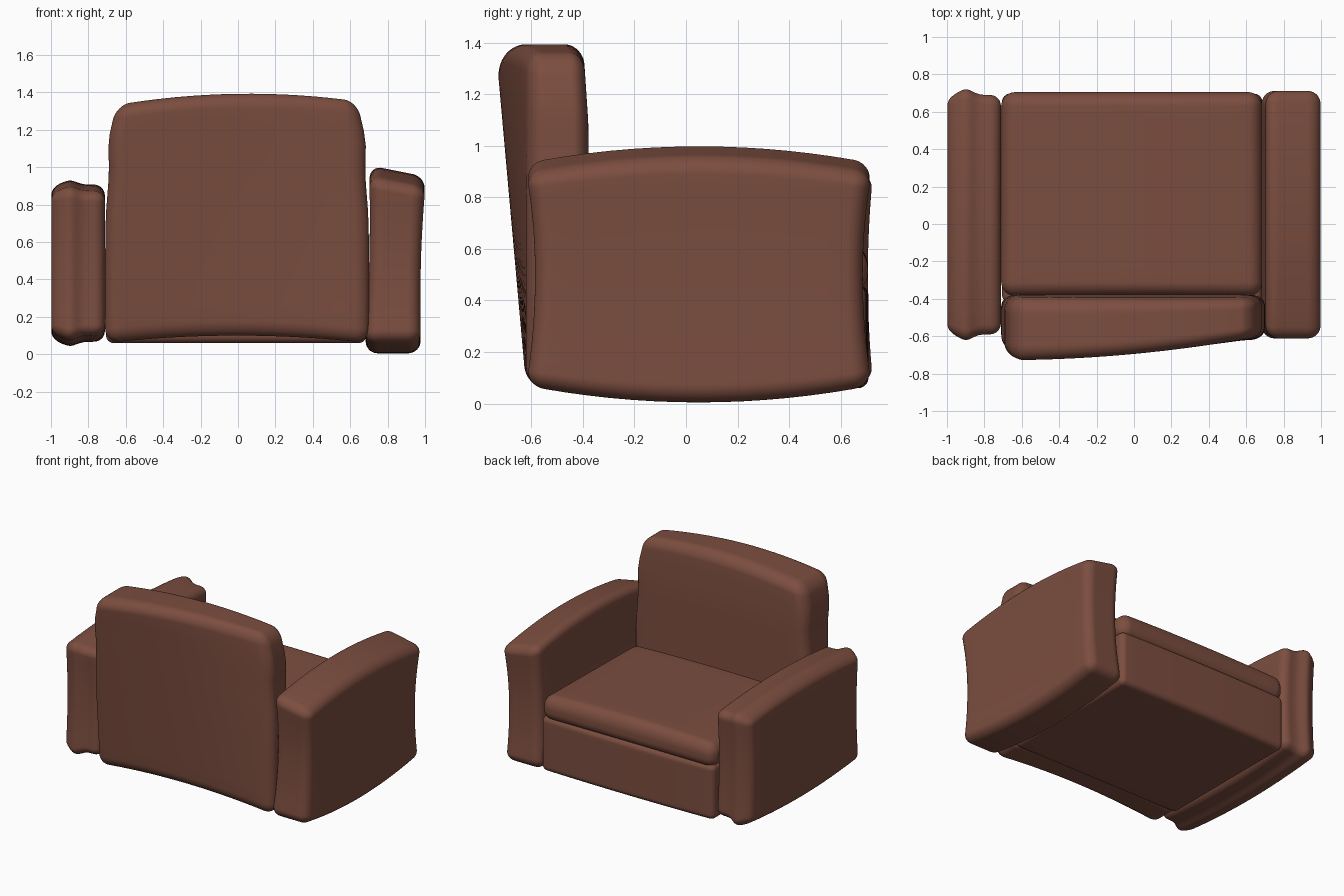
import bpy, math
from mathutils import Vector

if "Cube" in bpy.data.objects:
    bpy.data.objects.remove(bpy.data.objects["Cube"])

leather = bpy.data.materials.new("brown_leather")
leather.diffuse_color = (0.2, 0.075, 0.05, 1)
leather.use_nodes = True
leather.node_tree.nodes["Principled BSDF"].inputs["Base Color"].default_value = leather.diffuse_color
N, K = 24, 5          # cells per side, cells used by each rounded edge


def station(i, half, r):
    """Grid line position: K cells across each rounded edge, the rest between."""
    if i < K:
        return -half + r - r * math.tan((K - i) / K * math.pi / 4)
    if i > N - K:
        return -station(N - i, half, r)
    return (half - r) * (2 * (i - K) / (N - 2 * K) - 1)


def padded_block(name, lo, hi, r, shape):
    """Rounded box from lo to hi, then reshaped by shape(p, u, v, w)."""
    lo, hi = Vector(lo), Vector(hi)
    mid, half = (lo + hi) / 2, (hi - lo) / 2
    verts, faces, index = [], [], {}

    def vert(key):
        if key not in index:
            p = Vector([station(key[a], half[a], r) for a in range(3)])
            core = Vector([max(-half[a] + r, min(half[a] - r, p[a])) for a in range(3)])
            p = core + (p - core).normalized() * r
            u, v, w = (p[a] / half[a] for a in range(3))
            index[key] = len(verts)
            verts.append(shape(p + mid, u, v, w))
        return index[key]

    for axis in range(3):
        for side in (0, N):
            for i in range(N):
                for j in range(N):
                    quad = []
                    for a, b in ((i, j), (i + 1, j), (i + 1, j + 1), (i, j + 1)):
                        k = [0, 0, 0]
                        k[axis], k[(axis + 1) % 3], k[(axis + 2) % 3] = side, a, b
                        quad.append(vert(tuple(k)))
                    faces.append(quad if side else quad[::-1])
    mesh = bpy.data.meshes.new(name)
    mesh.from_pydata(verts, [], faces)
    mesh.shade_smooth()
    mesh.materials.append(leather)
    obj = bpy.data.objects.new(name, mesh)
    bpy.context.collection.objects.link(obj)


# Right arm: arched top, bellied bottom, pinched ends, top sloping outward
def right_arm(p, u, v, w):
    x = 0.84 + 0.012 * w + u * (0.138 + 0.012 * w * w)
    y = 0.05 + v * (0.635 + 0.035 * w * w)
    z = 0.5 + w * (0.495 - 0.065 * v * v) - 0.03 * (u + 0.5) * max(w, 0)
    return Vector((x, y, z))


# Left arm: shorter, with a soft ridge running round it
def left_arm(p, u, v, w):
    ridge = math.exp(-((u + 0.3) / 0.35) ** 2)
    x = -0.855 + u * 0.143
    y = 0.05 + v * (0.625 + 0.02 * w * w + 0.03 * ridge)
    z = 0.487 + w * (0.42 - 0.04 * v * v + 0.022 * ridge)
    return Vector((x, y, z))


# Backrest: arched top, narrowed shoulders, rear swelling toward the upper left
def backrest(p, u, v, w):
    t = (w + 1) / 2
    z = (0.06 + 0.04 * (1 - u * u)) * (1 - t) + (1.393 - 0.05 * (u - 0.1) ** 2) * t
    s = max(0, min(1, (z - 1.08) / 0.3))
    x = u * (0.705 - 0.02 * math.exp(-((z - 1.0) / 0.2) ** 2) - 0.06 * s * s * (3 - 2 * s)) - 0.005
    rear = -0.62 - t * (0.08 - 0.065 * u - 0.03 * u * u)
    front = -0.378 - 0.02 * s
    y = rear + (front - rear) * (v + 1) / 2
    return Vector((x, y, z))


# Seat base: front panel swells slightly
def seat_base(p, u, v, w):
    p.y += 0.012 * (1 - u * u) * max(v, 0)
    return p


# Cushion: gently domed and tipped back
def cushion(p, u, v, w):
    p.z += max(w, 0) * (0.015 * (1 - u * u) + 0.01 * v)
    return p


padded_block("right_arm", (0.69, -0.62, 0), (0.99, 0.72, 1), 0.07, right_arm)
padded_block("left_arm", (-1, -0.62, 0.05), (-0.71, 0.72, 0.93), 0.06, left_arm)
padded_block("backrest", (-0.7, -0.7, 0.06), (0.7, -0.38, 1.39), 0.08, backrest)
padded_block("seat_base", (-0.705, -0.42, 0.06), (0.685, 0.695, 0.46), 0.04, seat_base)
padded_block("seat_cushion", (-0.71, -0.385, 0.43), (0.685, 0.705, 0.6), 0.075, cushion)
